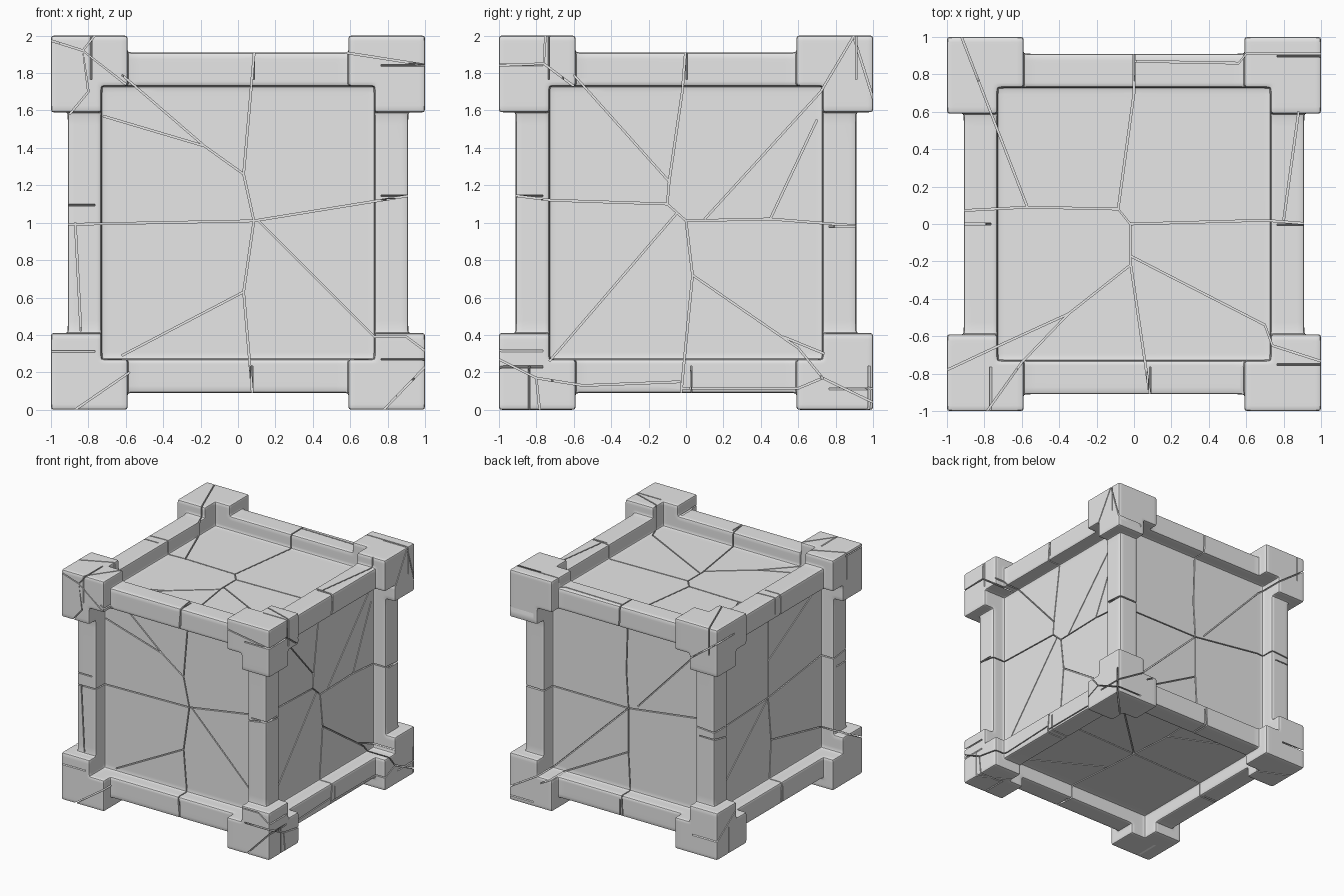
import bpy, bmesh
from mathutils import Vector

if "Cube" in bpy.data.objects:
    bpy.data.objects.remove(bpy.data.objects["Cube"])

stone = bpy.data.materials.new("light grey stone")
stone.diffuse_color = (0.8, 0.8, 0.8, 1)
stone.use_nodes = True
stone.node_tree.nodes["Principled BSDF"].inputs["Base Color"].default_value = stone.diffuse_color
CENTRE = Vector((0, 0, 1))

# --- Crate body: recessed core + edge bars + corner caps, as cells on a grid ---
half = [.3, .565, .59, .615, .705, .73, .755, .775, .79, .81, .88, .91, .93, .975, 1]
grid = [-c for c in reversed(half)] + [0] + half
N = len(grid) - 1
mid = [(grid[i] + grid[i + 1]) / 2 for i in range(N)]


def solid(c):
    if min(c) < 0 or max(c) >= N:
        return False
    s0, s1, s2 = sorted(abs(mid[i]) for i in c)
    panel = s2 < .79
    bar = s1 > .73 and s2 < .91
    cap = s1 > .73 and s0 > .59
    return panel or bar or cap


bm = bmesh.new()
verts = {}


def vert(k):
    if k not in verts:
        verts[k] = bm.verts.new(Vector([grid[i] for i in k]) + CENTRE)
    return verts[k]


full = {(i, j, k) for i in range(N) for j in range(N) for k in range(N) if solid((i, j, k))}
for c in full:
    for ax in range(3):
        for side in (0, 1):
            nb = list(c)
            nb[ax] += 2 * side - 1
            if tuple(nb) in full:
                continue
            quad = []
            for p, q in ((0, 0), (1, 0), (1, 1), (0, 1)):
                k = list(c)
                k[ax] += side
                k[(ax + 1) % 3] += p
                k[(ax + 2) % 3] += q
                quad.append(vert(tuple(k)))
            bm.faces.new(quad if side else quad[::-1])
me = bpy.data.meshes.new("cracked_crate")
bm.to_mesh(me)
bm.free()
me.materials.append(stone)
crate = bpy.data.objects.new("cracked_crate", me)
bpy.context.collection.objects.link(crate)
sub = crate.modifiers.new("round", 'SUBSURF')
sub.levels = sub.render_levels = 1

# --- Cracks: thin blades along polylines on each face (u right, v up) ---
X, Y, Z = Vector((1, 0, 0)), Vector((0, 1, 0)), Vector((0, 0, 1))
cutters = []


def crack(u, v, lines, w=.0045):
    n = u.cross(v)
    for line in lines:
        pts = [Vector(p) for p in line]
        b = bmesh.new()
        rings = []
        for i, p in enumerate(pts):
            d = (pts[min(i + 1, len(pts) - 1)] - pts[max(i - 1, 0)]).normalized()
            off = Vector((-d.y, d.x)) * w
            ring = []
            for s, h in ((1, .765), (-1, .765), (-1, 1.05), (1, 1.05)):
                q = p + off * s
                ring.append(b.verts.new(CENTRE + u * q.x + v * q.y + n * h))
            rings.append(ring)
        for r0, r1 in zip(rings, rings[1:]):
            for i in range(4):
                j = (i + 1) % 4
                b.faces.new((r0[i], r0[j], r1[j], r1[i]))
        b.faces.new(rings[0][::-1])
        b.faces.new(rings[-1])
        bmesh.ops.recalc_face_normals(b, faces=b.faces)
        m = bpy.data.meshes.new("crack_cutter")
        b.to_mesh(m)
        b.free()
        m.materials.append(stone)
        o = bpy.data.objects.new("crack_cutter", m)
        o.hide_render = True
        bpy.context.collection.objects.link(o)
        cutters.append(o)
        mod = crate.modifiers.new("crack", 'BOOLEAN')
        mod.operation = 'DIFFERENCE'
        mod.solver = 'MANIFOLD'
        mod.object = o


# front
crack(X, Z, [
    [(.09, .95), (.06, .6), (.03, .26), (.085, .01), (.03, -.37), (.08, -.95)],
    [(.085, .01), (-.95, -.01)], [(.085, .01), (.95, .15)],
    [(.03, .26), (-.18, .41), (-.72, .57)], [(-.18, .41), (-.62, .79)],
    [(.11, .01), (.73, -.61), (.9, -.61), (1.02, -.7)],
    [(.03, -.37), (-.62, -.71)], [(-.9, -1.02), (-.58, -.8)],
    [(-1.02, .98), (-.83, .92), (-.75, 1.02)],
    [(-.6, .74), (-.83, .92), (-.8, .7), (-.9, .58)],
    [(.57, .91), (1.02, .84)], [(.76, -1.02), (1.02, -.75)],
    [(-.87, 0), (-.84, -.58)]])
# right
crack(Y, Z, [
    [(0, .95), (-.02, .7), (-.09, .22), (-.1, .1), (0, .01), (.035, -.28), (-.03, -.95)],
    [(-.09, .22), (-.6, .79)], [(-.1, .1), (-.72, .12), (-.95, .15)],
    [(0, .01), (.45, .02), (.95, -.02)], [(.1, .02), (.72, .7), (.91, 1.02)],
    [(.45, .02), (.7, .55)], [(-.05, .05), (-.73, -.74)],
    [(.035, -.28), (.6, -.67), (.73, -.83), (1.02, -.97)],
    [(.52, -.61), (.74, -.7)],
    [(-1.02, -.72), (-.8, -.83), (-.78, -1.02)], [(-.8, -.83), (-.55, -.87), (-.03, -.85)],
    [(-.03, -.885), (.6, -.885), (.73, -.83)],
    [(-1.02, .84), (-.76, .85), (-.75, 1.02)], [(-.76, .85), (-.6, .73)],
    [(.9, .98), (1.02, .6)]])
# top
crack(X, Y, [
    [(0, .95), (0, .7), (-.085, .08), (-.02, 0), (-.02, -.2), (.09, -.95)],
    [(-.085, .08), (-.57, .09), (-.95, .07)], [(-.57, .09), (-.93, 1.02)],
    [(-.02, 0), (.7, .02), (.95, 0)],
    [(-.02, -.17), (.7, -.54), (.74, -.65), (1.02, -.74)],
    [(-.02, -.22), (-.35, -.48), (-.7, -.64), (-1.02, -.79)],
    [(-.35, -.48), (-.6, -.74), (-.8, -1.02)],
    [(0, .87), (.56, .86), (.6, .91), (1.02, .91)], [(.8, .02), (.88, .6)]])
# back
crack(-X, Z, [
    [(0, .95), (-.02, .3), (0, -.02), (0, -.4), (.03, -.95)],
    [(0, -.02), (-.95, -.02)], [(0, -.02), (.67, .07), (.95, .05)],
    [(.09, .02), (.68, .65), (1.02, .9)],
    [(0, -.02), (-.72, -.72), (-1.02, -.9)], [(0, -.4), (-.7, -.78)]])
# left
crack(-Y, Z, [
    [(0, .95), (0, .3), (0, -.02), (.04, -.4), (0, -.95)],
    [(0, -.02), (.95, .1)], [(0, -.02), (-.7, -.05), (-.95, 0)],
    [(.04, -.4), (.73, -.55), (1.02, -.7)], [(0, .3), (.7, .7)],
    [(0, -.02), (-.72, -.64), (-1.02, -.85)]])
# bottom
crack(X, -Y, [
    [(.08, .95), (.02, .3), (0, 0), (-.03, -.4), (0, -.95)],
    [(0, 0), (-.95, .03)], [(0, 0), (.95, -.03)],
    [(.02, .3), (.7, .68), (1.02, .85)], [(-.03, -.4), (-.7, -.7), (-1.02, -.85)],
    [(0, 0), (.7, -.66), (1.02, -1.0)]])

# --- Bake the cuts, drop the cutters, smooth ---
bpy.ops.object.select_all(action='DESELECT')
crate.select_set(True)
bpy.context.view_layer.objects.active = crate
bpy.ops.object.convert(target='MESH')
for o in cutters:
    bpy.data.objects.remove(o)
bpy.ops.object.shade_smooth_by_angle(angle=0.7)
